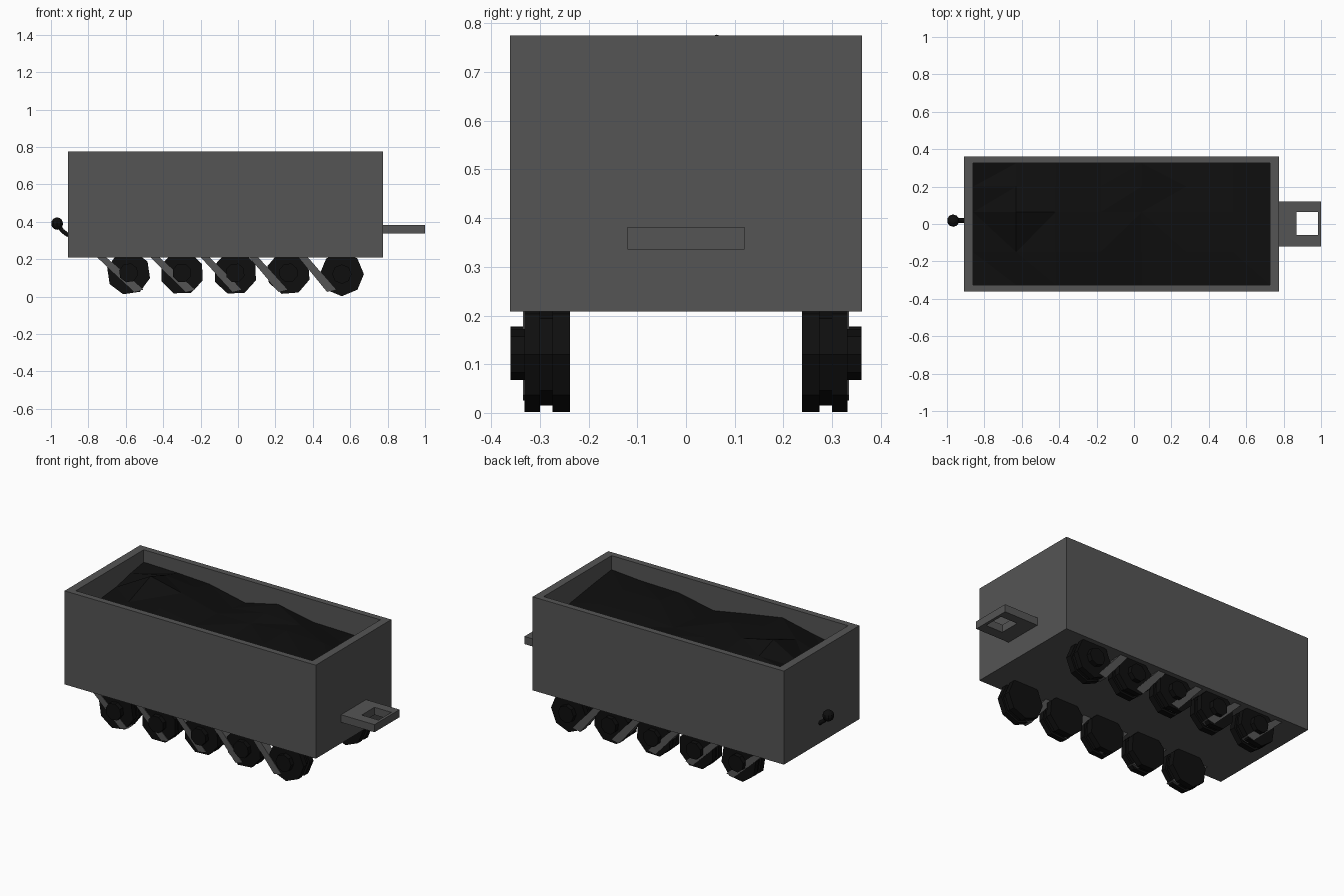
import bpy, bmesh, math
from mathutils import Matrix, Vector

if "Cube" in bpy.data.objects:
    bpy.data.objects.remove(bpy.data.objects["Cube"])


def material(name, v):
    m = bpy.data.materials.new(name)
    m.diffuse_color = (v, v, v, 1)
    m.use_nodes = True
    m.node_tree.nodes["Principled BSDF"].inputs["Base Color"].default_value = m.diffuse_color
    return m


GREY = material("dark grey metal", 0.09)
BLACK = material("coal black", 0.0045)


def finish(bm, name, mat):
    bmesh.ops.recalc_face_normals(bm, faces=bm.faces)
    me = bpy.data.meshes.new(name)
    bm.to_mesh(me)
    bm.free()
    me.materials.append(mat)
    ob = bpy.data.objects.new(name, me)
    bpy.context.collection.objects.link(ob)
    return ob


def add_box(bm, lo, hi):
    lo, hi = Vector(lo), Vector(hi)
    mat = Matrix.Translation((lo + hi) / 2) @ Matrix.Diagonal((*(hi - lo), 1))
    return bmesh.ops.create_cube(bm, size=1, matrix=mat)["verts"]


def add_disc(bm, x, z, y0, y1, r, turn, sides=8):
    # cylinder lying along y
    mat = (Matrix.Translation((x, (y0 + y1) / 2, z)) @ Matrix.Rotation(turn, 4, 'Y')
           @ Matrix.Rotation(math.pi / 2, 4, 'X'))
    bmesh.ops.create_cone(bm, cap_ends=True, segments=sides, radius1=r, radius2=r,
                          depth=abs(y1 - y0), matrix=mat)


# open wagon body: closed box with a sunken top
bm = bmesh.new()
add_box(bm, (-0.91, -0.362, 0.208), (0.775, 0.362, 0.775))
bm.normal_update()
top = max(bm.faces, key=lambda f: f.calc_center_median().z)
bmesh.ops.inset_region(bm, faces=[top], thickness=0.04)
inner = list(top.verts)
for v in inner:
    v.co.x = -0.86 if v.co.x < 0 else 0.727
    v.co.y = math.copysign(0.325, v.co.y)
ext = bmesh.ops.extrude_discrete_faces(bm, faces=[top])["faces"][0]
for v in ext.verts:
    v.co.z = 0.26
finish(bm, "wagon_body", GREY)

# heaped coal load
xs = [-0.86, -0.63, -0.42, -0.18, 0.04, 0.28, 0.53, 0.727]
ys = [-0.325, -0.15, 0.063, 0.2, 0.325]
heights = [
    [0.62, 0.66, 0.705, 0.665, 0.625, 0.67, 0.675, 0.69],
    [0.63, 0.70, 0.72, 0.68, 0.65, 0.69, 0.69, 0.67],
    [0.65, 0.777, 0.73, 0.67, 0.67, 0.69, 0.68, 0.64],
    [0.68, 0.73, 0.71, 0.65, 0.68, 0.67, 0.65, 0.62],
    [0.70, 0.695, 0.685, 0.635, 0.685, 0.64, 0.635, 0.62],
]
bm = bmesh.new()
rows = [[bm.verts.new((x, y, h)) for x, h in zip(xs, hs)] for y, hs in zip(ys, heights)]
for a, b in zip(rows, rows[1:]):
    for i in range(len(xs) - 1):
        bm.faces.new((a[i], a[i + 1], b[i + 1], b[i]))
bmesh.ops.triangulate(bm, faces=bm.faces)
finish(bm, "coal_load", BLACK)

# wheels: two rims, a slimmer core between, and an outer hub
wheel_x = [-0.585, -0.30, -0.015, 0.27, 0.555]
turns = [14, 22, 20, 18, 0]
for side, label in ((-1, "front"), (1, "back")):
    for i, (x, t) in enumerate(zip(wheel_x, turns)):
        t = math.radians(t)
        z = 0.12 if i == 4 else 0.127
        bm = bmesh.new()
        add_disc(bm, x, z, side * 0.238, side * 0.274, 0.118, t)
        add_disc(bm, x, z, side * 0.27, side * 0.305, 0.105, t)
        add_disc(bm, x, z, side * 0.30, side * 0.332, 0.118, t)
        add_disc(bm, x, z, side * 0.33, side * 0.36, 0.052, t)
        finish(bm, f"{label}_wheel_{i + 1}", BLACK)

    # slanted suspension arms, each a sheared bar
    arms = [(-0.735, -0.53), (-0.45, -0.255), (-0.18, -0.005), (0.08, 0.24), (0.345, 0.50)]
    for i, (xt, xb) in enumerate(arms):
        bm = bmesh.new()
        for v in add_box(bm, (-0.024, -0.025, 0.025), (0.024, 0.025, 0.215)):
            low = v.co.z < 0.1
            if low and v.co.x > 0:
                v.co.z += 0.012
            v.co.x += xb if low else xt
            v.co.y += side * 0.31
        finish(bm, f"{label}_suspension_arm_{i + 1}", GREY)

# coupling plate with a square opening
bm = bmesh.new()
o = [(0.77, -0.12), (1.0, -0.12), (1.0, 0.12), (0.77, 0.12)]
h = [(0.87, -0.058), (0.983, -0.058), (0.983, 0.065), (0.87, 0.065)]
outer = [bm.verts.new((x, y, 0.336)) for x, y in o]
hole = [bm.verts.new((x, y, 0.336)) for x, y in h]
for i in range(4):
    j = (i + 1) % 4
    bm.faces.new((outer[i], outer[j], hole[j], hole[i]))
new = bmesh.ops.extrude_face_region(bm, geom=list(bm.faces), use_keep_orig=True)["geom"]
for v in new:
    if isinstance(v, bmesh.types.BMVert):
        v.co.z = 0.382
finish(bm, "coupling_plate", GREY)

# bent coupling rod and ball on the other end
cu = bpy.data.curves.new("coupling_rod", 'CURVE')
cu.dimensions = '3D'
cu.bevel_depth = 0.013
cu.bevel_resolution = 1
cu.use_fill_caps = True
sp = cu.splines.new('POLY')
path = [(-0.89, 0.325), (-0.915, 0.333), (-0.94, 0.352), (-0.965, 0.39)]
sp.points.add(len(path) - 1)
for p, (x, z) in zip(sp.points, path):
    p.co = (x, 0.018, z, 1)
cu.materials.append(BLACK)
bpy.context.collection.objects.link(bpy.data.objects.new("coupling_rod", cu))

bm = bmesh.new()
bmesh.ops.create_uvsphere(bm, u_segments=10, v_segments=8, radius=0.033,
                          matrix=Matrix.Translation((-0.967, 0.018, 0.39)))
finish(bm, "coupling_ball", BLACK)
